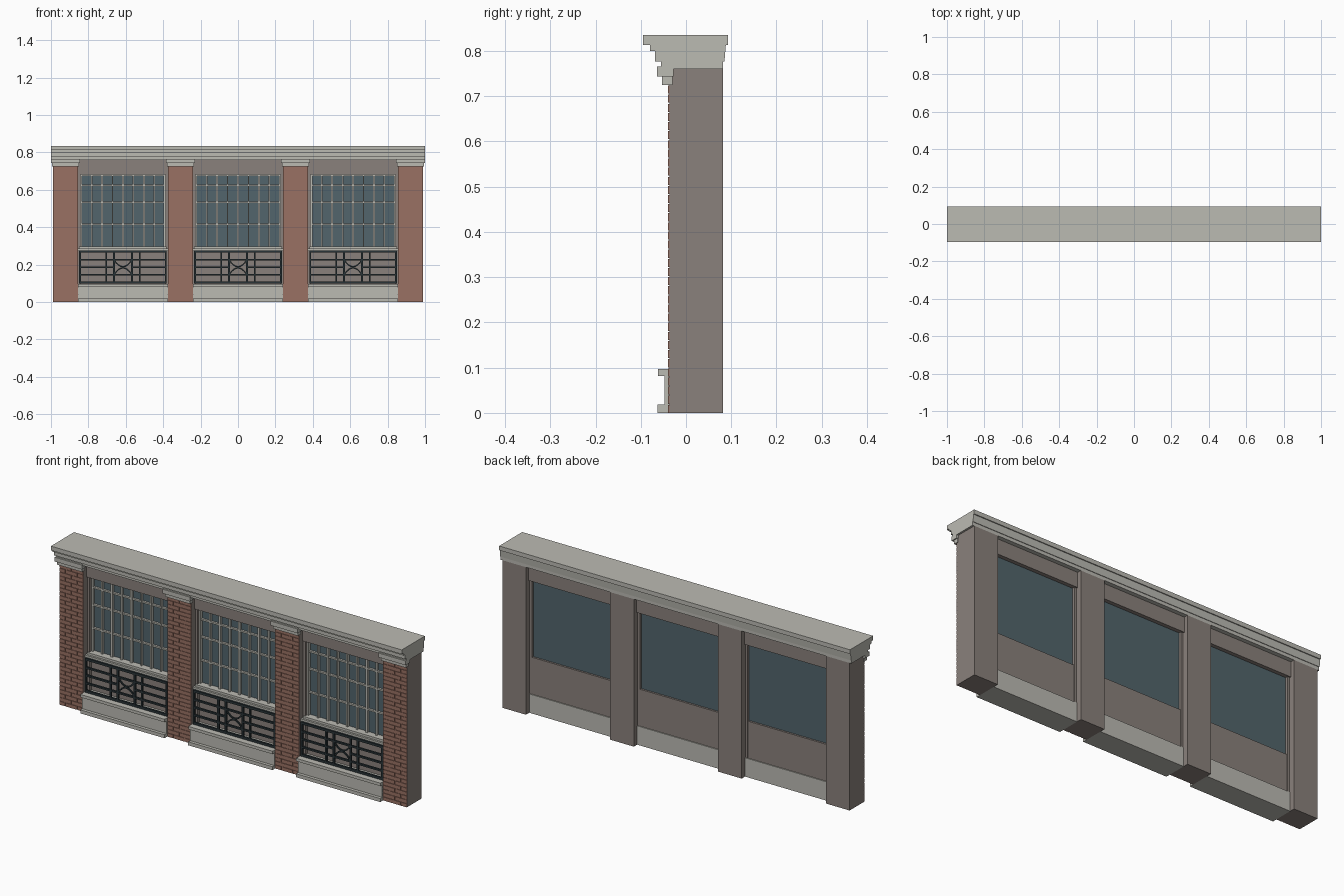
import bpy, bmesh, math
from mathutils import Matrix, Vector

cube = bpy.data.objects.get("Cube")
if cube:
    bpy.data.objects.remove(cube, do_unlink=True)


def material(name, rgb):
    m = bpy.data.materials.new(name)
    m.use_nodes = True
    m.diffuse_color = (*rgb, 1)
    m.node_tree.nodes["Principled BSDF"].inputs["Base Color"].default_value = (*rgb, 1)
    return m


BRICK = material("red brick", (0.32, 0.165, 0.125))
RENDER = material("brown render", (0.255, 0.22, 0.20))
STONE = material("pale stone", (0.50, 0.495, 0.45))
GLASS = material("dark glass", (0.085, 0.13, 0.15))
IRON = material("dark iron", (0.022, 0.033, 0.038))


def box(bm, x0, x1, y0, y1, z0, z1):
    mat = Matrix.Translation(((x0 + x1) / 2, (y0 + y1) / 2, (z0 + z1) / 2))
    mat = mat @ Matrix.Diagonal((x1 - x0, y1 - y0, z1 - z0, 1))
    bmesh.ops.create_cube(bm, size=1, matrix=mat)


def bar(bm, a, b, t):
    """Square bar of thickness t from point a to point b."""
    d = b - a
    mat = Matrix.Translation((a + b) / 2) @ d.to_track_quat('Z', 'Y').to_matrix().to_4x4()
    bmesh.ops.create_cube(bm, size=1, matrix=mat @ Matrix.Diagonal((t, t, d.length + t / 4, 1)))


def extrude_x(bm, profile, x0, x1):
    """Prism along x from a (y, z) profile."""
    face = bm.faces.new([bm.verts.new((x0, y, z)) for y, z in profile])
    res = bmesh.ops.extrude_face_region(bm, geom=[face])
    verts = [v for v in res["geom"] if isinstance(v, bmesh.types.BMVert)]
    bmesh.ops.translate(bm, verts=verts, vec=(x1 - x0, 0, 0))


def finish(bm, name, *mats):
    bmesh.ops.recalc_face_normals(bm, faces=bm.faces)
    me = bpy.data.meshes.new(name)
    bm.to_mesh(me)
    bm.free()
    for m in mats:
        me.materials.append(m)
    ob = bpy.data.objects.new(name, me)
    bpy.context.collection.objects.link(ob)
    return ob


PIER_W = 0.135
PIER_TOP = 0.76
BRICK_FACE = -0.04
BACK = 0.082

# Cornice running the full length
bm = bmesh.new()
front = [(-0.03, 0.76), (-0.055, 0.76), (-0.055, 0.777), (-0.068, 0.777),
         (-0.068, 0.80), (-0.08, 0.80), (-0.08, 0.813), (-0.095, 0.813), (-0.095, 0.835)]
rear = [(0.093, 0.835), (0.093, 0.813), (0.088, 0.813), (0.085, 0.777), (BACK, 0.777), (BACK, 0.76)]
extrude_x(bm, front + rear, -1, 1)
finish(bm, "cornice", STONE)


def pier(cx, label):
    x0, x1 = cx - PIER_W / 2, cx + PIER_W / 2
    # Body, with the front face in the brick colour
    bm = bmesh.new()
    box(bm, x0, x1, BRICK_FACE + 0.003, BACK, 0, PIER_TOP)
    bm.normal_update()
    for f in bm.faces:
        f.material_index = 1 if f.normal.y < -0.5 else 0
    finish(bm, label + "_pier", RENDER, BRICK)

    # Brick courses in running bond
    bm = bmesh.new()
    rows, gap = 36, 0.0024
    course = 0.726 / rows
    for r in range(rows):
        cuts = (0, 0.5, 1) if r % 2 else (0, 0.25, 0.75, 1)
        for a, b in zip(cuts, cuts[1:]):
            box(bm, x0 + a * PIER_W + (gap / 2 if a else 0),
                x0 + b * PIER_W - (gap / 2 if b < 1 else 0),
                BRICK_FACE, BRICK_FACE + 0.0035, r * course, (r + 1) * course - gap)
    finish(bm, label + "_brickwork", BRICK)

    # Stepped capital
    bm = bmesh.new()
    box(bm, x0 - 0.004, x1 + 0.004, -0.053, -0.03, 0.725, 0.744)
    box(bm, x0 - 0.01, x1 + 0.01, -0.064, -0.028, 0.744, 0.766)
    finish(bm, label + "_capital", STONE)


def bay(cx, label):
    half = 0.24
    x0, x1 = cx - half, cx + half

    # Plinth with foot and ledge mouldings
    bm = bmesh.new()
    extrude_x(bm, [(0.055, 0), (-0.063, 0), (-0.063, 0.018), (-0.047, 0.018),
                   (-0.047, 0.082), (-0.062, 0.082), (-0.062, 0.097), (0.055, 0.097)], x0, x1)
    finish(bm, label + "_plinth", STONE)

    # Panel below the window, lintel above and side jambs
    bm = bmesh.new()
    box(bm, x0, x1, 0.01, 0.05, 0.097, 0.287)
    box(bm, x0, x1, -0.012, 0.06, 0.683, PIER_TOP)
    for s in (-1, 1):
        xs = sorted((cx + s * half, cx + s * (half - 0.013)))
        box(bm, *xs, -0.005, 0.052, 0.097, 0.683)
    finish(bm, label + "_window_surround", RENDER)

    # Sill
    bm = bmesh.new()
    box(bm, x0, x1, -0.025, 0.03, 0.274, 0.286)
    box(bm, x0 + 0.006, x1 - 0.006, -0.015, 0.03, 0.286, 0.297)
    finish(bm, label + "_window_sill", STONE)

    # Glass and its glazing bars
    bm = bmesh.new()
    w = half - 0.013
    box(bm, cx - w, cx + w, 0.022, 0.04, 0.287, 0.683)
    finish(bm, label + "_glass", GLASS)
    bm = bmesh.new()
    for i in range(9):
        x = cx + (i - 4) * (w - 0.004) / 4
        t = 0.005 if i % 2 == 0 else 0.0035
        box(bm, x - t, x + t, 0.008, 0.023, 0.297, 0.683)
    for z in (0.415, 0.535, 0.625, 0.679):
        box(bm, cx - w, cx + w, 0.011, 0.023, z - 0.004, z + 0.004)
    finish(bm, label + "_glazing_bars", STONE)

    # Iron railing: rails, uprights and a pair of crossing arcs
    bm = bmesh.new()
    y0, y1, t, mid = -0.034, -0.024, 0.0045, 0.186
    r = half - 0.006
    for z in (0.105, 0.27):
        box(bm, cx - r, cx + r, y0, y1, z - 0.006, z + 0.006)
    for z in (0.146, 0.226):
        box(bm, cx - r, cx + r, y0, y1, z - t, z + t)
    for s in (-1, 1):
        xs = sorted((cx + s * r, cx + s * 0.048))
        box(bm, *xs, y0, y1, mid - t, mid + t)
        for d in (0.048, 0.09, r - t):
            x = cx + s * d
            box(bm, x - t, x + t, y0, y1, 0.105, 0.27)
        # Arc bulging to the middle from the corners
        pts = []
        for i in range(9):
            u = i / 4 - 1
            pts.append(Vector((cx + 0.048 * u, (y0 + y1) / 2, mid + s * (0.003 + 0.037 * u * u))))
        for a, b in zip(pts, pts[1:]):
            bar(bm, a, b, 0.007)
    finish(bm, label + "_railing", IRON)


for cx, label in ((-0.9225, "right_outer"), (-0.3075, "right_inner"),
                  (0.3075, "left_inner"), (0.9225, "left_outer")):
    pier(cx, label)
for cx, label in ((-0.615, "right"), (0, "middle"), (0.615, "left")):
    bay(cx, label)
